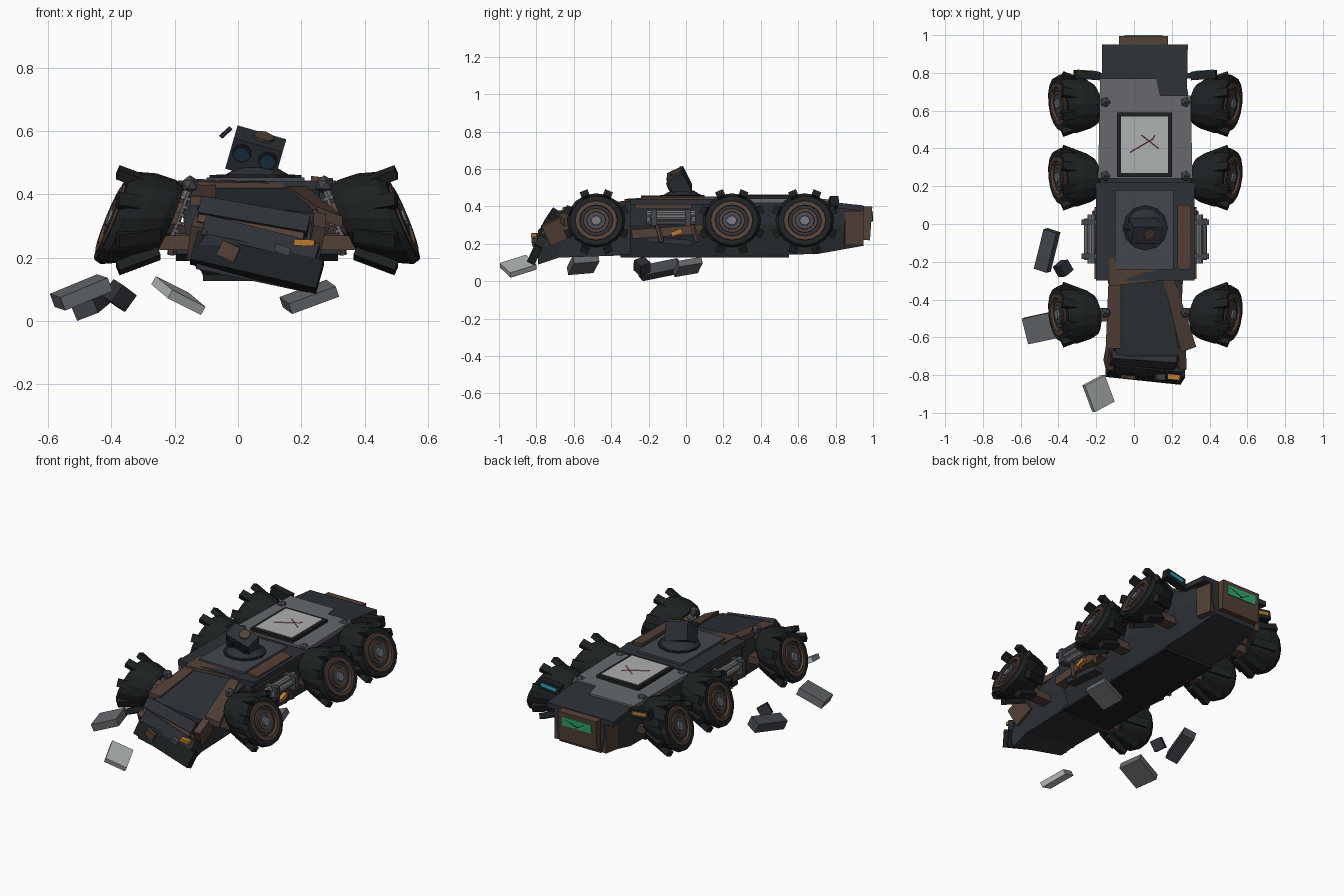
import bpy, bmesh
from math import radians, sin, cos, pi
from mathutils import Matrix, Vector, Euler

if "Cube" in bpy.data.objects:
    bpy.data.objects.remove(bpy.data.objects["Cube"])

CX = 0.06  # centre line of the vehicle (debris lies off to the left)

def mat(name, r, g, b):
    m = bpy.data.materials.new(name)
    m.diffuse_color = (r, g, b, 1)
    m.use_nodes = True
    m.node_tree.nodes["Principled BSDF"].inputs["Base Color"].default_value = m.diffuse_color
    return m

DARK = mat("dark_armour", .026, .031, .037)
BLACK = mat("black_rubber", .012, .015, .016)
PLATE = mat("plate_grey", .055, .062, .073)
DECK = mat("deck_grey", .13, .14, .15)
RUST = mat("rust", .085, .052, .037)
STEEL = mat("steel", .16, .165, .175)
LIGHT = mat("pale_panel", .42, .44, .44)
ORANGE = mat("orange", .5, .2, .03)
GREEN = mat("green_lamp", .03, .4, .16)
CYAN = mat("cyan_lamp", .02, .4, .55)
BLUE = mat("blue_lens", .01, .04, .08)
RED = mat("red_crack", .4, .02, .02)

def finish(name, bm, m, M=Matrix()):
    bm.transform(M)
    bmesh.ops.recalc_face_normals(bm, faces=bm.faces)
    me = bpy.data.meshes.new(name)
    bm.to_mesh(me)
    bm.free()
    me.materials.append(m)
    ob = bpy.data.objects.new(name, me)
    bpy.context.collection.objects.link(ob)
    return ob

def place(c, rot):
    return Matrix.Translation(c) @ Euler([radians(a) for a in rot]).to_matrix().to_4x4()

def box(name, c, size, m, rot=(0, 0, 0), base=Matrix()):
    bm = bmesh.new()
    bmesh.ops.create_cube(bm, size=1)
    bm.transform(Matrix.Diagonal((*size, 1)))
    return finish(name, bm, m, base @ place(c, rot))

def rod(name, a, b, r, m, n=10, r2=None, base=Matrix()):
    a, b = Vector(a), Vector(b)
    bm = bmesh.new()
    bmesh.ops.create_cone(bm, cap_ends=True, segments=n, radius1=r,
                          radius2=r if r2 is None else r2, depth=(b - a).length)
    q = (b - a).to_track_quat('Z', 'Y').to_matrix().to_4x4()
    return finish(name, bm, m, base @ Matrix.Translation((a + b) / 2) @ q)

def slab(name, pts, t, m):
    """Flat plate from an outline, thickened downwards."""
    bm = bmesh.new()
    top = [bm.verts.new(p) for p in pts]
    low = [bm.verts.new((p[0], p[1], p[2] - t)) for p in pts]
    bm.faces.new(top)
    bm.faces.new(low[::-1])
    for i in range(len(pts)):
        j = (i + 1) % len(pts)
        bm.faces.new((top[i], low[i], low[j], top[j]))
    return finish(name, bm, m)

def loft(name, sections, m):
    """Six-sided hull through (y, half widths top/mid/bottom, z top/mid/bottom, roll)."""
    bm = bmesh.new()
    rings = []
    for y, ht, hm, hb, zt, zm, zb, roll in sections:
        R = Matrix.Rotation(radians(roll), 4, 'Y')
        ring = [(-ht, zt), (ht, zt), (hm, zm), (hb, zb), (-hb, zb), (-hm, zm)]
        rings.append([bm.verts.new(Vector((CX, y, zm)) + R @ Vector((x, 0, z - zm))) for x, z in ring])
    for a, b in zip(rings, rings[1:]):
        for i in range(6):
            bm.faces.new((a[i], a[(i + 1) % 6], b[(i + 1) % 6], b[i]))
    bm.faces.new(rings[0])
    bm.faces.new(rings[-1])
    return finish(name, bm, m)

def lathe(name, profile, m, M, n=16):
    """Closed profile of (axial x, radius) turned about the x axis."""
    bm = bmesh.new()
    rings = [[bm.verts.new((x, r * cos(2 * pi * i / n), r * sin(2 * pi * i / n)))
              for i in range(n)] for x, r in profile]
    for a, b in zip(rings, rings[1:] + rings[:1]):
        for i in range(n):
            bm.faces.new((a[i], a[(i + 1) % n], b[(i + 1) % n], b[i]))
    return finish(name, bm, m, M)

# Hull, thin tail deck and twisted nose
loft("hull", [(-.3, .24, .23, .17, .42, .3, .14, 0), (.22, .245, .23, .17, .43, .3, .14, 0),
              (.7, .225, .21, .17, .43, .3, .145, 0), (.95, .16, .17, .14, .39, .3, .19, 0)], DARK)
slab("tail_deck", [(-.17, .66, .436), (.28, .66, .436), (.285, .95, .405), (-.17, .95, .405)], .03, DARK)
loft("nose", [(-.28, .2, .18, .16, .42, .3, .14, 0), (-.68, .17, .18, .18, .35, .27, .15, 8),
              (-.79, .17, .19, .18, .24, .2, .125, 12)], DARK)
box("belly_plate", (CX, .1, .136), (.34, .9, .02), BLACK)

# Decks
box("mid_deck", (CX, -.04, .425), (.52, .52, .03), DARK)
box("turret_plate", (.055, -.03, .443), (.31, .42, .02), PLATE)
slab("rear_deck", [(-.19, .24, .443), (.31, .24, .443), (.30, .68, .443), (.14, .68, .443),
                   (.12, .77, .437), (-.18, .77, .437)], .025, DECK)
box("panel_frame", (.055, .42, .445), (.29, .34, .03), BLACK)
box("pale_panel", (.055, .42, .458), (.25, .3, .01), LIGHT)
for i, (a, b) in enumerate([((-.02, .38), (.1, .45)), ((.04, .47), (.13, .4)), ((.1, .45), (.11, .47))]):
    rod(f"panel_crack_{i}", (*a, .463), (*b, .463), .002, RED, 4)

# Tail with green lamp
box("tail_block", (.05, .965, .31), (.26, .05, .18), RUST, (-4, 0, 0))
box("tail_lamp", (.05, .992, .345), (.2, .012, .055), GREEN, (-4, 0, 0))
for i, x in enumerate((.02, .09)):
    box(f"tail_lamp_crack_{i}", (x, .997, .345), (.09, .004, .004), BLACK, (0, 30 - 50 * i, 0))
for s in (-1, 1):
    box("tail_cheek", (CX + s * .165, .895, .285), (.045, .1, .18), RUST, (0, 0, s * 12))

# Rust strips and nose armour
box("deck_rust_strip", (.265, -.07, .444), (.07, .34, .02), RUST, (0, 6, 0))
slab("hood_plate", [(-.1, -.27, .43), (.18, -.27, .425), (.24, -.7, .34), (-.09, -.7, .375)], .03, DARK)
slab("left_hood_strip", [(-.13, -.18, .445), (-.07, -.18, .445), (-.07, -.66, .39), (-.15, -.66, .395)], .03, RUST)
slab("right_hood_strip", [(.15, -.28, .43), (.21, -.28, .43), (.33, -.65, .33), (.25, -.68, .36)], .035, RUST)
slab("hood_cross_strip", [(-.13, -.2, .448), (.14, -.24, .44), (.14, -.3, .435), (-.13, -.33, .44)], .02, RUST)
box("brow_slab", (.05, -.72, .325), (.35, .05, .065), DARK, (-35, 10, -4))
box("brow_rust_edge", (.04, -.74, .29), (.34, .04, .025), RUST, (-20, 10, -4))
box("nose_slab", (.07, -.76, .25), (.37, .05, .07), DARK, (-25, 14, -5))
box("bumper", (.06, -.79, .185), (.41, .045, .1), BLACK, (-25, 13, -6))
box("bumper_patch", (-.03, -.81, .22), (.06, .02, .05), RUST, (0, 25, -6))
box("front_lamp", (.21, -.81, .247), (.065, .03, .02), ORANGE, (0, 2, -6))
box("front_lamp_bracket", (.14, -.81, .225), (.05, .03, .025), PLATE, (0, 20, 0))
for s in (-1, 1):
    box("front_side_rust", (CX + s * .185, -.69, .27), (.04, .13, .12), RUST, (25, 10, s * 6))

# Turret head
rod("turret_ring", (CX, -.02, .445), (CX, -.02, .462), .12, BLACK, 12)
rod("turret_cone", (CX, -.02, .462), (CX, -.02, .485), .1, DARK, 12, .06)
H = place((.056, -.035, .527), (26, 16, 0))
box("head", (0, 0, 0), (.16, .095, .112), DARK, base=H)
rod("head_cap", (.01, .01, .054), (.01, .01, .065), .032, RUST, 8, base=H)
for s in (-1, 1):
    rod("eye_rim", (s * .043, -.04, .014), (s * .043, -.057, .014), .03, BLACK, 12, base=H)
    rod("eye_lens", (s * .043, -.055, .014), (s * .043, -.061, .014), .023, BLUE, 12, base=H)
rod("antenna", (-.055, -.03, .58), (-.022, -.03, .61), .007, DARK, 6)

# Crushed, splayed wheels: discs lean in at the top while the axle stays level
TILT = radians(22)
for s, side in ((-1, "left"), (1, "right")):
    for y, spot in ((.635, "rear"), (.245, "middle"), (-.48, "front")):
        tag = f"{side}_{spot}"
        M = Matrix(((s, s * .1, -s * sin(TILT), CX + s * .465), (0, 1, 0, y),
                    (0, 0, cos(TILT), .325), (0, 0, 0, 1)))
        lathe(f"{tag}_tyre", [(-.02, .09), (-.005, .115), (-.005, .142), (-.03, .157), (-.09, .152),
                              (-.16, .13), (-.19, .11), (-.17, .06), (-.05, .05)], BLACK, M)
        lathe(f"{tag}_rim", [(-.02, .085), (.002, .09), (.002, .112), (-.02, .12)], RUST, M)
        rod(f"{tag}_dish", (-.06, 0, 0), (-.012, 0, 0), .09, DARK, 16, base=M)
        lathe(f"{tag}_hub_ring", [(-.02, .05), (-.004, .052), (-.004, .068), (-.02, .072)], RUST, M)
        rod(f"{tag}_hub", (-.02, 0, 0), (.0, 0, 0), .055, PLATE, 12, .05, base=M)
        rod(f"{tag}_hub_cap", (-.005, 0, 0), (.008, 0, 0), .03, STEEL, 10, .026, base=M)
        rod(f"{tag}_inner_drum", (-.21, 0, 0), (-.1, 0, 0), .065, RUST, 10, base=M)
        L = Matrix.Translation((CX + s * .38, y, .318)) @ Matrix.Diagonal((s, 1, 1, 1))
        for k in range(8):
            R = L @ Matrix.Rotation(2 * pi * (k + .5) / 8, 4, 'X')
            box(f"{tag}_lug_{k}", (-.005, 0, .138), (.14, .045, .032), BLACK, (0, -22, 0), R)
        box(f"{tag}_axle", (CX + s * .235, y, .247), (.19, .07, .045), RUST)
        a, b = Vector((CX + s * .212, y + .01, .43)), Vector((CX + s * .28, y + .01, .25))
        rod(f"{tag}_shock", a, b, .014, STEEL, 8)
        for k in range(5):
            p = a.lerp(b, .2 + k * .14)
            rod(f"{tag}_shock_coil_{k}", p, p + (b - a) * .06, .026, STEEL, 8)
        bm = bmesh.new()
        bmesh.ops.create_icosphere(bm, subdivisions=1, radius=.03)
        finish(f"{tag}_shock_knob", bm, PLATE, Matrix.Translation(a))

    # Side canisters and brackets
    x = CX + s * .285
    for k, z in enumerate((.325, .36)):
        rod(f"{side}_canister_{k}", (x, -.21, z), (x, .05, z), .022, STEEL, 10)
    rod(f"{side}_outer_canister", (x + s * .025, -.19, .342), (x + s * .025, .03, .342), .016, STEEL, 8)
    for y in (-.17, .01):
        box(f"{side}_canister_clamp", (x + s * .01, y, .34), (.085, .03, .085), PLATE)
    box(f"{side}_upper_rust", (CX + s * .225, -.12, .4), (.05, .3, .03), RUST)
    box(f"{side}_sill", (CX + s * .235, -.1, .265), (.07, .38, .05), RUST, (4, 0, 0))
    box(f"{side}_sill_skirt", (CX + s * .225, -.09, .215), (.06, .24, .03), DARK, (-5, 0, 0))
    box(f"{side}_orange_tag", (CX + s * .28, -.05, .26), (.03, .06, .025), ORANGE, (20, 0, 0))
    for y in (-.16, .03):
        rod(f"{side}_pipe", (CX + s * .26, y, .32), (CX + s * .27, y + .03, .21), .014, RUST, 6)

    # Tail marker lamps
    box(f"{side}_marker_arm", (CX + s * .235, .785, .4), (.1, .03, .03), DARK)
    box(f"{side}_marker_box", (CX + s * .31, .788, .42), (.135, .045, .055), BLACK, (0, -s * 8, s * 4))
    box(f"{side}_marker_lamp", (CX + s * .31, .81, .423), (.1, .008, .02),
        CYAN if s > 0 else ORANGE, (0, -s * 8, s * 4))

# Fallen debris
for i, (c, size, rot, m) in enumerate([
        ((-.188, -.897, .08), (.13, .155, .03), (18, 24, 28), LIGHT),
        ((-.495, -.55, .09), (.165, .14, .045), (5, -22, 12), DECK),
        ((-.46, -.14, .062), (.075, .22, .06), (12, -20, -18), PLATE),
        ((-.375, -.235, .08), (.065, .065, .065), (20, 30, 40), DARK),
        ((.225, .01, .076), (.16, .13, .035), (10, -20, 10), DECK)]):
    box(f"debris_{i}", c, size, m, rot)
